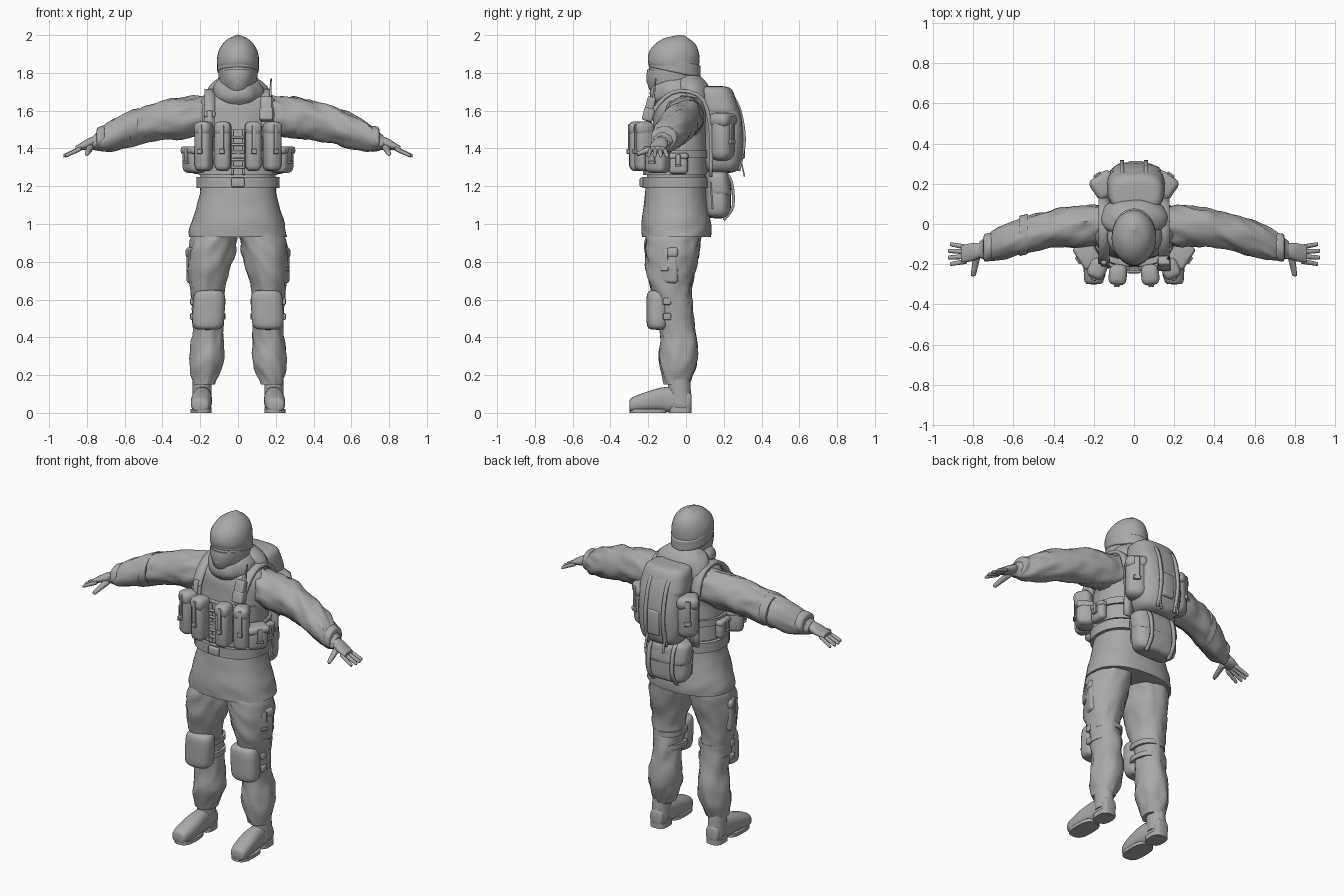
import bpy, bmesh, math
from mathutils import Vector, Matrix, noise

cube = bpy.data.objects.get("Cube")
if cube:
    bpy.data.objects.remove(cube)

grey = bpy.data.materials.new("plain grey")
grey.use_nodes = True
tone = (.4, .4, .4, 1)
grey.diffuse_color = tone
grey.node_tree.nodes["Principled BSDF"].inputs["Base Color"].default_value = tone

SIDES = (("left", 1), ("right", -1))


def finish(name, bm):
    """Turn a bmesh into a smooth shaded object with sharp creases."""
    bmesh.ops.recalc_face_normals(bm, faces=bm.faces[:])
    mesh = bpy.data.meshes.new(name)
    bm.to_mesh(mesh)
    bm.free()
    mesh.materials.append(grey)
    mesh.shade_smooth()
    mesh.set_sharp_from_angle(angle=.9)
    obj = bpy.data.objects.new(name, mesh)
    bpy.context.collection.objects.link(obj)
    return obj


def sample(keys, f):
    """Smooth value at fraction f through evenly spaced keys."""
    if isinstance(keys, (int, float)):
        return keys
    last = len(keys) - 1
    i = min(int(f * last), last - 1)
    f = f * last - i
    before, start, end, after = (keys[max(min(i + k, last), 0)] for k in (-1, 0, 1, 2))
    slope_in, slope_out = (end - before) / 2, (after - start) / 2
    blend = f * f * (3 - 2 * f)
    return (start * (1 - blend) + end * blend
            + slope_in * (f * (1 - f) ** 2) - slope_out * (f * f * (1 - f)))


def loft(name, path, width, ratio=1, side=1, power=2, folds=0, dome=0, tilt=0, sides=32, steps=20):
    """Skin rings along a path. Width and ratio set each ring's two radii, dome rounds the ends."""
    path = [Vector(p) for p in path]
    span = path[-1] - path[0]
    along = max(range(3), key=lambda n: abs(span[n]))
    across, upright = (n for n in range(3) if n != along)
    bm = bmesh.new()
    loops = []
    for step in range(steps + 1):
        f = (1 - math.cos(math.pi * step / steps)) / 2
        centre, radius, stretch = sample(path, f), sample(width, f), sample(ratio, f)
        if dome:
            radius *= max((1 - abs(2 * f - 1) ** dome) ** (1 / dome), .1)
        loop = []
        for k in range(sides):
            angle = math.tau * k / sides
            c, s = math.cos(angle), math.sin(angle)
            r = radius / (abs(c) ** power + abs(s) ** power) ** (1 / power)
            r *= 1 + folds * noise.noise(Vector((c * 2, s * 2 + side, centre[along] * 15 + c * 2)))
            p = centre.copy()
            p[across] += r * c
            p[upright] += r * s * stretch
            p[along] += tilt * r * s * stretch
            p.x *= side
            loop.append(bm.verts.new(p))
        loops.append(loop)
    for a, b in zip(loops, loops[1:]):
        for k in range(sides):
            bm.faces.new((a[k - 1], a[k], b[k], b[k - 1]))
    bm.faces.new(loops[0])
    bm.faces.new(loops[-1])
    return finish(name, bm)


def box(name, loc, size, yaw=0, soft=.01, pitch=0):
    """Rounded block."""
    bm = bmesh.new()
    bmesh.ops.create_cube(bm, size=1, matrix=Matrix.Diagonal((*size, 1)))
    bmesh.ops.bevel(bm, geom=bm.edges[:], offset=min(soft, min(size) * .4),
                    segments=3, profile=.5, affect='EDGES')
    turn = Matrix.Rotation(yaw, 4, 'Z') @ Matrix.Rotation(pitch, 4, 'X')
    bm.transform(Matrix.Translation(loc) @ turn)
    return finish(name, bm)


def pouch(name, loc, size, yaw=0, soft=.03):
    """Soft pouch with a lid, a closing strap and a buckle on its outer face."""
    w, d, h = size
    turn = Matrix.Rotation(yaw, 3, 'Z')

    def part(label, offset, dims, edge):
        box(name + label, Vector(loc) + turn @ Vector(offset), dims, yaw, edge)
    part("_body", (0, 0, 0), size, soft)
    part("_lid", (0, -.004, h * .36), (w * 1.06, d, h * .3), soft)
    part("_strap", (0, -d / 2, h * .15), (w * .25, .016, h * .6), .004)
    part("_buckle", (0, -d / 2 - .006, -h * .1), (w * .34, .016, h * .1), .004)


def ribbon(name, x, profile, width, thick=.014):
    """Flat webbing strap following a smooth side profile at a given x."""
    bm = bmesh.new()
    keys = [Vector((x, y, z)) for y, z in profile]
    half = Vector((width / 2, 0, 0))
    points = [sample(keys, k / 16) for k in range(17)]
    pairs = [(bm.verts.new(p - half), bm.verts.new(p + half)) for p in points]
    for a, b in zip(pairs, pairs[1:]):
        bm.faces.new((a[0], a[1], b[1], b[0]))
    mod = finish(name, bm).modifiers.new("thickness", 'SOLIDIFY')
    mod.thickness, mod.offset = thick, 0


def hoop(name, centre, height, width, ratio, side=1):
    """Flat band standing around the body or a leg."""
    centre, rise = Vector(centre), Vector((0, 0, height / 2))
    loft(name, (centre - rise, centre + rise), width, ratio, side, power=2.3, steps=2)


# Jacket with flared skirt, vest shell and belts
loft("jacket", ((0, -.05, .93), (0, -.05, 1.3), (0, -.01, 1.73)),
     width=(.26, .25, .22, .2, .2, .2, .21, .2, .1), ratio=(.7, .8, .7, .7),
     power=2.3, folds=.03, sides=48, steps=40)
loft("vest", ((0, -.05, 1.26), (0, -.05, 1.5)), width=(.21, .2), ratio=.8, power=2.4)
hoop("belt", (0, -.05, 1.22), height=.06, width=.22, ratio=.82)
hoop("chest_strap", (0, -.05, 1.37), height=.04, width=.22, ratio=.82)
box("belt_buckle", (0, -.235, 1.22), (.07, .02, .05))

# Centre webbing of the vest
for x in (-.03, .03):
    ribbon("front_webbing", x, ((-.22, 1.26), (-.22, 1.5)), width=.014)
for k in range(5):
    box("webbing_rung", (0, -.225, 1.3 + k * .04), (.07, .014, .014))

# Head, face mask and knitted cap
loft("head", ((0, -.04, 1.6), (0, -.07, 1.75), (0, -.05, 1.95)),
     width=(.06, .075, .1, .1, .06), ratio=1.25)
loft("face_mask", ((0, -.1, 1.67), (0, -.1, 1.81)),
     width=(.04, .07, .09, .095), ratio=(1.5, 1.1), tilt=-.08)
loft("nose", ((0, -.19, 1.75), (0, -.18, 1.83)), width=(.02, .02, .01), sides=12)
for tag, s in SIDES:
    box(tag + "_eye", (s * .037, -.17, 1.82), (.03, .02, .014), yaw=s * .25)
loft("cap", ((0, -.07, 1.81), (0, -.06, 1.9), (0, -.02, 2)),
     width=(.1, .11, .11, .1, .07, .01), ratio=1.22, tilt=-.17, folds=.015)
loft("cap_cuff", ((0, -.06, 1.8), (0, -.06, 1.87)), width=.11, ratio=1.25, dome=8, tilt=-.2)

# Scarf and folded hood
loft("scarf", ((0, -.07, 1.62), (0, -.04, 1.77)), width=(.09, .13, .13, .1), folds=.1, tilt=-.1)
loft("hood", ((0, .05, 1.6), (0, .01, 1.79)), width=(.12, .17, .15, .08), ratio=(.5, .7), folds=.06)

for tag, s in SIDES:
    # Sleeves and hands
    loft(tag + "_sleeve", ((.1, 0, 1.58), (.44, -.03, 1.54), (.77, -.13, 1.43)),
         width=(.1, .1, .1, .09, .09, .08, .04), ratio=(1, 1.1, .9), side=s, folds=.16, steps=40)
    loft(tag + "_cuff", ((.7, -.11, 1.46), (.75, -.12, 1.45)),
         width=.07, ratio=.9, side=s, folds=.08, dome=4)
    loft(tag + "_palm", ((.75, -.13, 1.44), (.86, -.15, 1.4)),
         width=(.03, .045, .04), ratio=(.9, .3), side=s)
    for k in (-1.5, -.5, .5, 1.5):
        y = -.15 - k * .023
        loft(tag + "_finger", ((.83, y, 1.4), (.93 - abs(k) * .01, y - k * .01, 1.36)),
             width=(.013, .01), side=s, dome=6, sides=12)
    loft(tag + "_thumb", ((.78, -.15, 1.41), (.8, -.26, 1.37)),
         width=(.02, .012), side=s, dome=6, sides=12)

    # Trousers, cargo pockets and knee pads
    loft(tag + "_trouser_leg", ((.12, -.06, .97), (.16, -.08, .7), (.16, -.04, .4), (.18, -.05, .15)),
         width=(.12, .12, .09, .08, .09, .06), ratio=(1.2, 1.1), side=s, folds=.13, steps=40)
    pouch(tag + "_cargo_pocket", (s * .23, -.1, .78), (.13, .05, .19), yaw=s * 1.15, soft=.02)
    loft(tag + "_knee_pad", ((.16, -.15, .44), (.15, -.15, .65)),
         width=.085, ratio=.7, side=s, power=2.6, dome=4)
    for z in (.51, .59):
        hoop(tag + "_knee_strap", (.155, -.07, z), height=.03, width=.09, ratio=1.13, side=s)
        box(tag + "_knee_buckle", (s * .245, -.1, z), (.016, .04, .036))

    # Boots
    loft(tag + "_boot_shaft", ((.19, -.03, .05), (.19, -.04, .2)), width=.05, ratio=1.2, side=s)
    loft(tag + "_boot_foot", ((.2, -.3, .04), (.19, -.13, .07), (.19, .03, .06)),
         width=(.05, .055, .045, .045), ratio=(.8, 1, 1.5, 1.3), side=s, power=2.5, dome=6)
    loft(tag + "_boot_sole", ((.195, -.2, 0), (.195, -.2, .02)),
         width=.056, ratio=1.75, side=s, power=3, steps=2)
    loft(tag + "_boot_heel", ((.19, -.03, 0), (.19, -.03, .03)),
         width=.05, ratio=1.2, side=s, power=3, steps=2)

    # Vest pouches and shoulder straps
    magazine = (.085, .1, .26)
    pouch(tag + "_inner_magazine_pouch", (s * .08, -.25, 1.41), magazine, yaw=s * .1)
    pouch(tag + "_outer_magazine_pouch", (s * .18, -.22, 1.41), magazine, yaw=s * .4)
    pouch(tag + "_side_pouch", (s * .23, -.15, 1.34), (.12, .1, .14), yaw=s)
    pouch(tag + "_hip_pouch", (s * .22, -.04, 1.32), (.1, .05, .11), yaw=s * 1.5)
    ribbon(tag + "_shoulder_strap", s * .15, ((-.2, 1.46), (-.17, 1.6), (-.06, 1.7), (.08, 1.67),
                                              (.13, 1.5), (.13, 1.25)), width=.055, thick=.02)
    box(tag + "_strap_buckle", (s * .15, -.18, 1.58), (.06, .025, .035), pitch=-.4)

    # Pack pockets and straps
    pouch(tag + "_rucksack_pocket", (s * .145, .19, 1.46), (.12, .12, .25),
          yaw=math.pi - s * .6, soft=.045)
    ribbon(tag + "_rucksack_strap", s * .06, ((.13, 1.72), (.26, 1.66), (.31, 1.46), (.28, 1.28)),
           width=.02)
    ribbon(tag + "_loose_strap", s * .06, ((.29, 1.34), (.31, 1.25)), width=.012, thick=.008)
    ribbon(tag + "_small_pack_strap", s * .08, ((.13, 1.29), (.23, 1.25), (.25, 1.1), (.2, 1.02)),
           width=.02)
    ribbon(tag + "_back_hanger", s * .13, ((.13, 1.22), (.14, 1.08)), width=.02, thick=.008)

# Radio with antenna on the left strap, tool on the right strap
box("radio", (.15, -.195, 1.61), (.06, .045, .13), pitch=-.25)
box("radio_pouch", (.15, -.2, 1.58), (.07, .055, .07), pitch=-.25)
loft("antenna", ((.17, -.175, 1.65), (.175, -.16, 1.77)), width=(.007, .004), sides=10, steps=2)
box("strap_tool", (-.15, -.195, 1.55), (.03, .03, .1), pitch=-.2)

# Right armband
loft("armband", ((.53, -.05, 1.52), (.57, -.06, 1.5)), width=.1, ratio=.94, side=-1, steps=2)

# Rucksack with rounded lid, and small pack below it
loft("rucksack", ((.01, .19, 1.27), (.01, .2, 1.5), (.01, .15, 1.72)),
     width=.14, ratio=.75, power=3, folds=.04, dome=4)
loft("rucksack_lid", ((.01, .19, 1.57), (.01, .15, 1.73)), width=(.15, .13), ratio=.7, power=3, dome=4)
box("rucksack_patch", (.01, .3, 1.42), (.08, .025, .15))
loft("small_pack", ((0, .17, 1.03), (0, .17, 1.27)), width=.14, ratio=.48, power=3, folds=.04, dome=4)
loft("small_pack_lid", ((0, .18, 1.14), (0, .16, 1.28)), width=.145, ratio=.46, power=3, dome=4)
